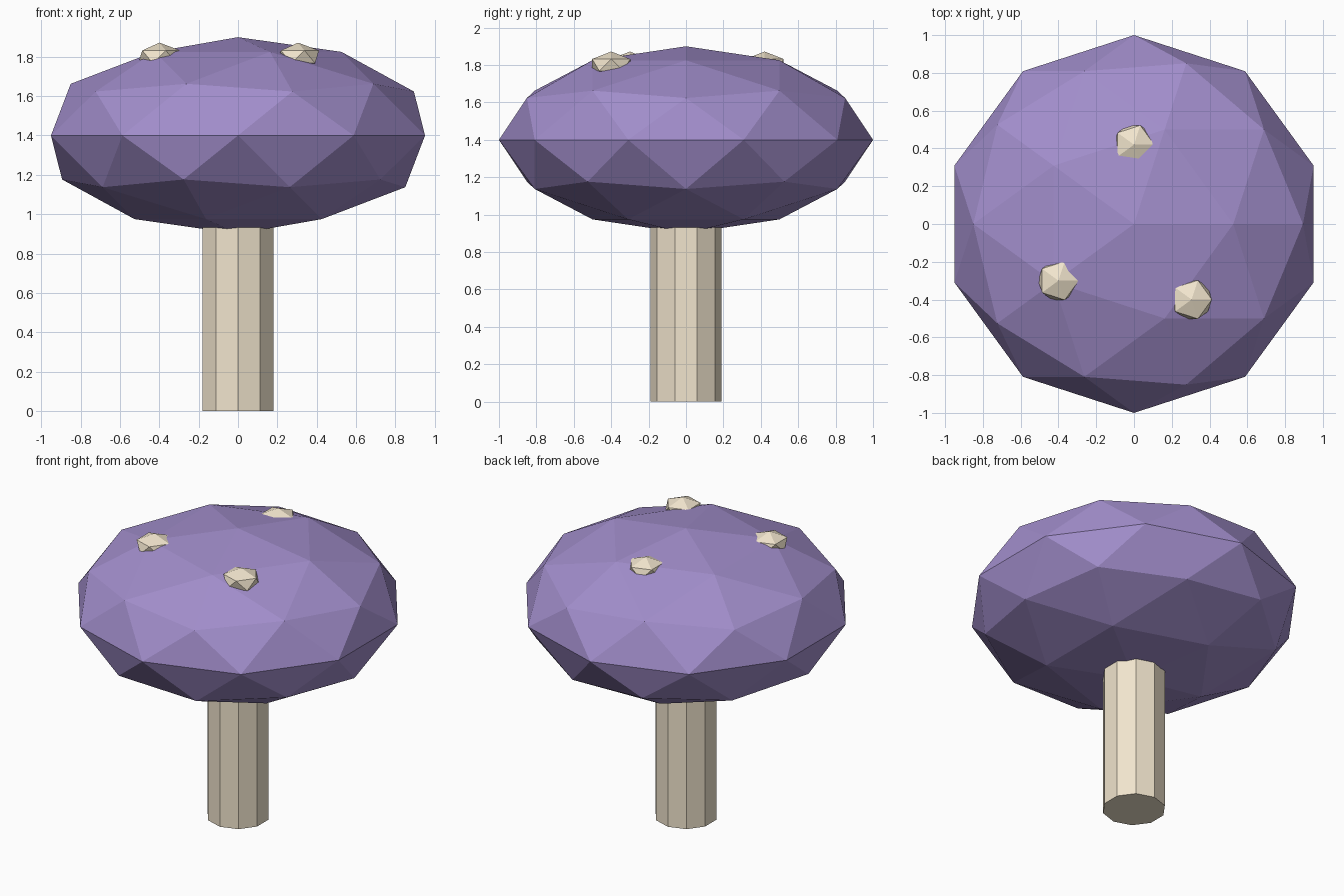
import bpy

if "Cube" in bpy.data.objects:
    bpy.data.objects.remove(bpy.data.objects["Cube"])


def material(name, color):
    m = bpy.data.materials.new(name)
    m.diffuse_color = color
    m.use_nodes = True
    m.node_tree.nodes["Principled BSDF"].inputs["Base Color"].default_value = m.diffuse_color
    return m


purple = material("purple", (0.36, 0.27, 0.60, 1))
cream = material("cream", (0.88, 0.78, 0.61, 1))


def finish(name, mat):
    ob = bpy.context.object
    ob.name = name
    ob.data.materials.append(mat)
    return ob


def flat_ball(name, subdivisions, radius, height, location, mat):
    bpy.ops.mesh.primitive_ico_sphere_add(
        subdivisions=subdivisions, radius=radius, location=location)
    ob = finish(name, mat)
    ob.scale.z = height / radius
    bpy.ops.object.transform_apply(location=False, rotation=False, scale=True)


# Stem: ten-sided column running up into the cap
bpy.ops.mesh.primitive_cylinder_add(
    vertices=10, radius=0.19, depth=1.0, location=(0, 0, 0.5))
finish("stem", cream)

# Cap: squashed faceted ball
flat_ball("cap", 2, 1.0, 0.5, (0, 0, 1.4), purple)

# Spots: small flattened icosahedra half sunk in the cap
for i, (x, y) in enumerate([(0.305, -0.4), (-0.4, -0.3), (0, 0.42)]):
    flat_ball(f"spot_{i + 1}", 1, 0.12, 0.072, (x, y, 1.8), cream)
